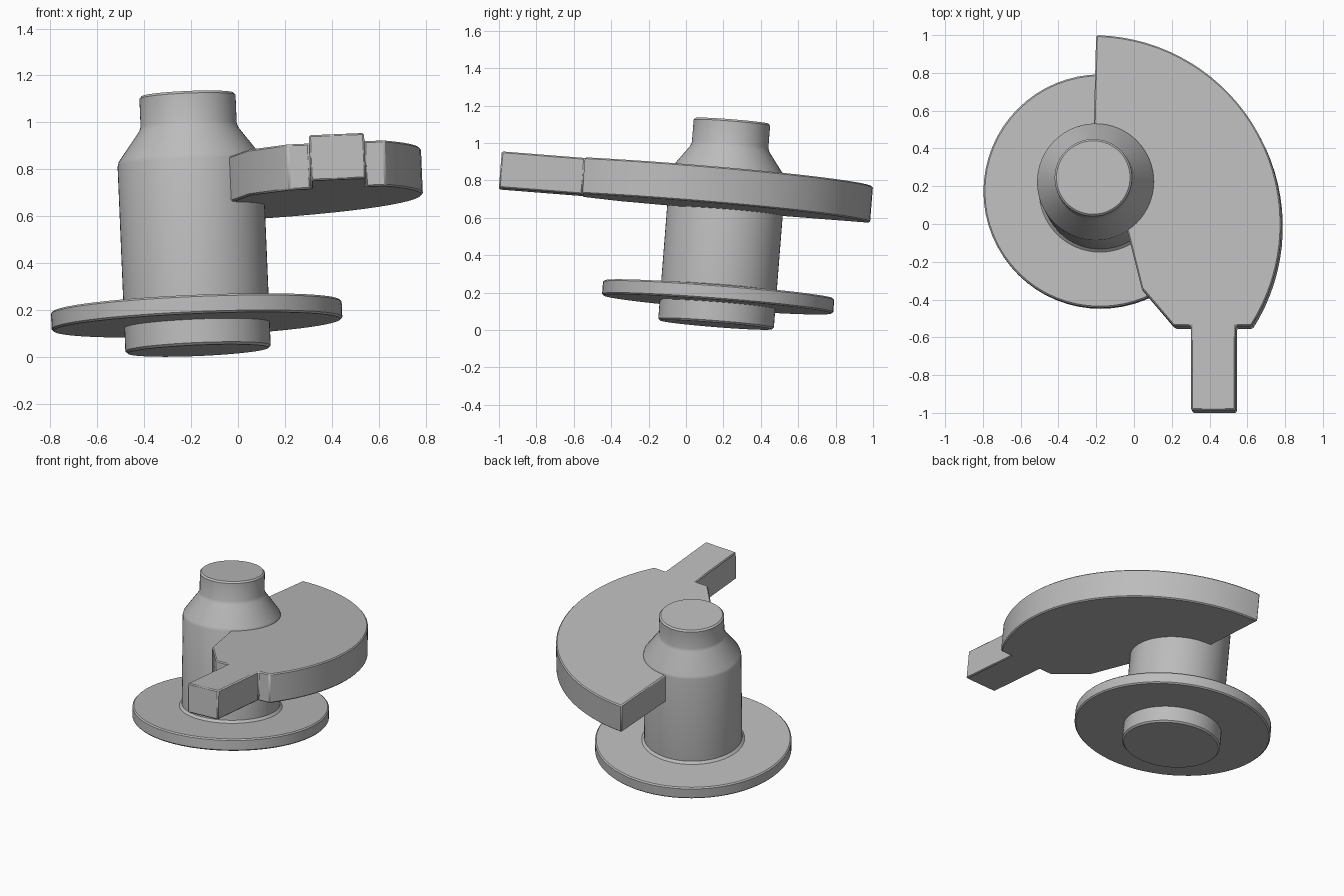
import bpy, bmesh, math
from mathutils import Vector

if "Cube" in bpy.data.objects:
    bpy.data.objects.remove(bpy.data.objects["Cube"])

AXIS = Vector((-0.042, 0.079, 1)).normalized()   # whole part leans slightly
BASE = Vector((-0.17, 0.16, 0.028))

grey = bpy.data.materials.new("plain_grey")
grey.diffuse_color = (0.5, 0.5, 0.5, 1)
grey.use_nodes = True
grey.node_tree.nodes["Principled BSDF"].inputs["Base Color"].default_value = grey.diffuse_color


def finish(bm, name):
    bmesh.ops.recalc_face_normals(bm, faces=bm.faces[:])
    mesh = bpy.data.meshes.new(name)
    bm.to_mesh(mesh)
    bm.free()
    mesh.materials.append(grey)
    ob = bpy.data.objects.new(name, mesh)
    bpy.context.collection.objects.link(ob)
    bpy.ops.object.select_all(action='DESELECT')
    ob.select_set(True)
    bpy.context.view_layer.objects.active = ob
    bpy.ops.object.shade_smooth_by_angle(angle=math.radians(30))
    return ob


def lathe(name, profile, sides=64):
    """Turn a (radius, height) profile round the leaning axis."""
    bm = bmesh.new()
    rot = Vector((0, 0, 1)).rotation_difference(AXIS)
    rings = []
    for r, h in profile:
        rings.append([bm.verts.new(BASE + rot @ Vector((
            r * math.cos(math.tau * i / sides), r * math.sin(math.tau * i / sides), h)))
            for i in range(sides)])
    for a, b in zip(rings, rings[1:]):
        for i in range(sides):
            j = (i + 1) % sides
            bm.faces.new((a[i], a[j], b[j], b[i]))
    bm.faces.new(rings[0][::-1])
    bm.faces.new(rings[-1])
    return finish(bm, name)


# shaft: bottom hub, flange disc, body, cone and neck
lathe("shaft_with_flange", [
    (0.300, 0.0), (0.310, 0.01), (0.310, 0.11),
    (0.612, 0.11), (0.620, 0.118), (0.620, 0.182), (0.612, 0.19),
    (0.325, 0.19), (0.310, 0.205),
    (0.310, 0.80), (0.304, 0.82), (0.212, 0.945), (0.205, 0.965),
    (0.205, 1.085), (0.195, 1.095)])

# sector plate with pointer arm: outline seen from above
outline = [(-0.22 + math.cos(a), math.sin(a)) for a in
           (math.radians(88.9 - 121.6 * i / 32) for i in range(33))]
outline += [(0.537, -0.54), (0.537, -0.985), (0.302, -0.985), (0.302, -0.54),
            (0.21, -0.54), (0.04, -0.34), (-0.035, -0.04),
            (-0.12, 0.12), (-0.22, 0.24)]
bm = bmesh.new()
top = [bm.verts.new((x, y, 0.855 + 0.042 * x - 0.079 * y)) for x, y in outline]
bot = [bm.verts.new(v.co - AXIS * 0.195) for v in top]
bm.faces.new(top)
bm.faces.new(bot[::-1])
for i in range(len(top)):
    j = (i + 1) % len(top)
    bm.faces.new((top[i], bot[i], bot[j], top[j]))
plate = finish(bm, "sector_plate_with_arm")
bev = plate.modifiers.new("soft_edges", 'BEVEL')
bev.width = 0.007
bev.segments = 1
bev.limit_method = 'ANGLE'
